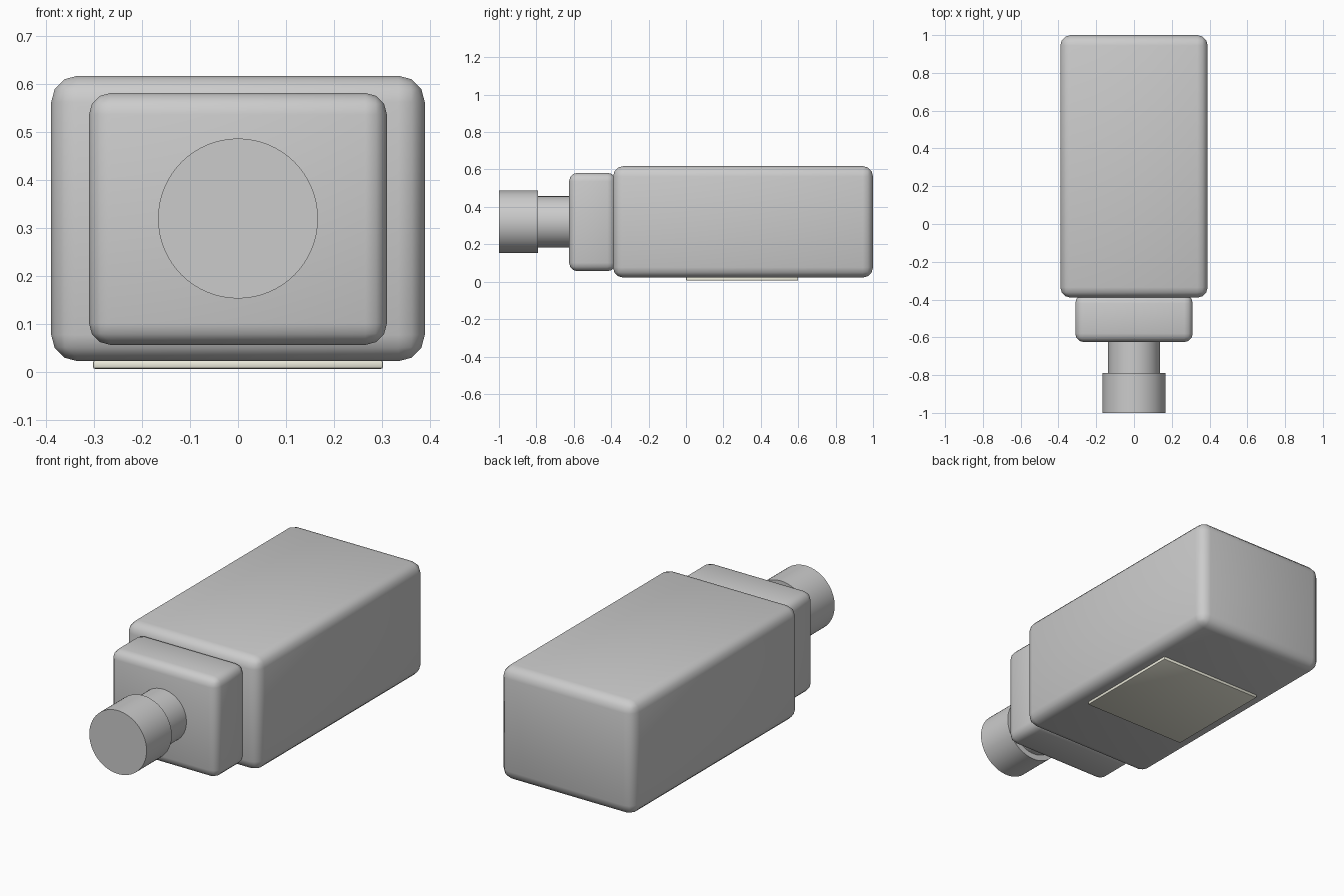
import bpy
from math import radians

cube = bpy.data.objects.get("Cube")
if cube:
    bpy.data.objects.remove(cube, do_unlink=True)

AXIS_Z = 0.32  # height of the bottle's long axis


def smooth(angle=35):
    bpy.ops.object.shade_smooth_by_angle(angle=radians(angle))


def rounded_box(name, x, y, z, radius, segments=3):
    """Box spanning +-x, y range and z range, with rounded edges."""
    bpy.ops.mesh.primitive_cube_add(size=1, location=(0, sum(y) / 2, sum(z) / 2))
    box = bpy.context.object
    box.name = name
    box.scale = (2 * x, y[1] - y[0], z[1] - z[0])
    bpy.ops.object.transform_apply(location=False, rotation=False, scale=True)
    bevel = box.modifiers.new("Rounded edges", "BEVEL")
    bevel.width = radius
    bevel.segments = segments
    bpy.ops.object.modifier_apply(modifier=bevel.name)
    smooth()
    return box


def tube(name, radius, y):
    """Solid cylinder lying along y."""
    bpy.ops.mesh.primitive_cylinder_add(
        vertices=64, radius=radius, depth=y[1] - y[0],
        location=(0, sum(y) / 2, AXIS_Z), rotation=(radians(90), 0, 0))
    bpy.context.object.name = name
    smooth()


# Bottle lying on its labelled side
rounded_box("bottle_body", 0.39, (-0.39, 1.0), (0.022, 0.618), 0.055)
rounded_box("bottle_shoulder", 0.311, (-0.625, -0.375), (0.056, 0.582), 0.045)
tube("bottle_neck", 0.137, (-0.80, -0.60))
tube("bottle_cap", 0.167, (-1.0, -0.79))

# Blank cream label on the underside
label = rounded_box("label", 0.303, (0.0, 0.6), (0.006, 0.024), 0.005, 2)
cream = bpy.data.materials.new("cream_paper")
cream.use_nodes = True
color = (0.85, 0.84, 0.72, 1)
cream.diffuse_color = color
cream.node_tree.nodes["Principled BSDF"].inputs["Base Color"].default_value = color
label.data.materials.append(cream)
